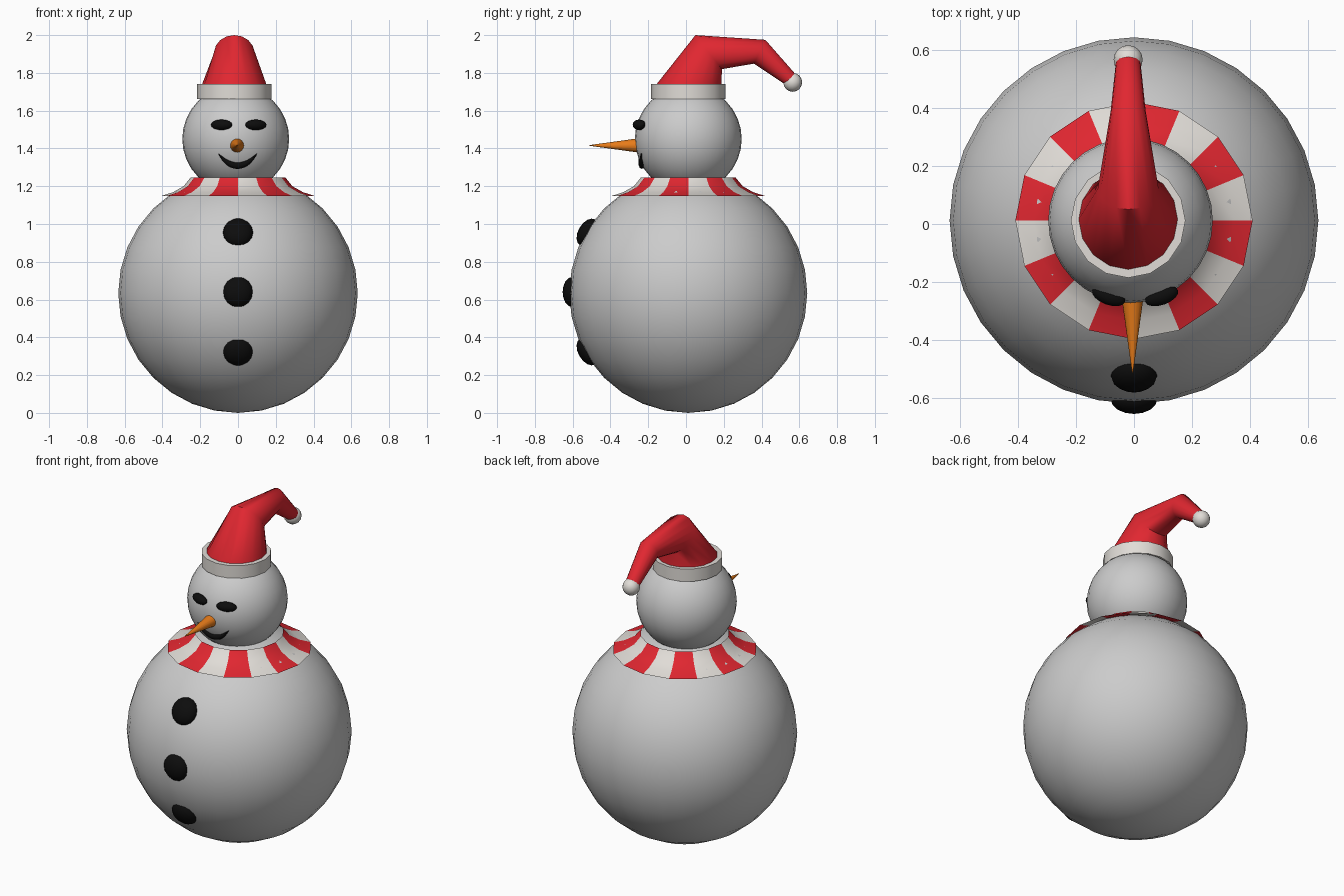
import bpy, bmesh, math
from mathutils import Vector, Euler

if "Cube" in bpy.data.objects:
    bpy.data.objects.remove(bpy.data.objects["Cube"])


def material(name, rgb):
    m = bpy.data.materials.new(name)
    m.diffuse_color = (*rgb, 1)
    m.use_nodes = True
    m.node_tree.nodes["Principled BSDF"].inputs["Base Color"].default_value = m.diffuse_color
    return m


RED = material("red", (0.75, 0.02, 0.03))
WHITE = material("white", (0.75, 0.72, 0.68))
BLACK = material("black", (0.004, 0.004, 0.004))
ORANGE = material("orange", (0.8, 0.2, 0.01))


def finish(name, bm, mats=(), angle=40):
    me = bpy.data.meshes.new(name)
    bm.to_mesh(me)
    bm.free()
    for m in mats:
        me.materials.append(m)
    me.shade_smooth()
    me.set_sharp_from_angle(angle=math.radians(angle))
    ob = bpy.data.objects.new(name, me)
    bpy.context.collection.objects.link(ob)
    return ob


def ball(name, loc, radii, mats=(), rot=(0, 0, 0), seg=16):
    bm = bmesh.new()
    bmesh.ops.create_uvsphere(bm, u_segments=seg, v_segments=seg // 2, radius=1)
    bmesh.ops.scale(bm, vec=radii, verts=bm.verts)
    bmesh.ops.rotate(bm, matrix=Euler(rot).to_matrix(), verts=bm.verts)
    bmesh.ops.translate(bm, vec=loc, verts=bm.verts)
    return finish(name, bm, mats)


def loft(name, rings, n, mats):
    """Skin elliptical rings, each given as centre and two half-axis vectors."""
    bm = bmesh.new()
    loops = []
    for c, u, v in rings:
        c, u, v = Vector(c), Vector(u), Vector(v)
        angs = [2 * math.pi * i / n for i in range(n)]
        loops.append([bm.verts.new(c + u * math.cos(a) + v * math.sin(a)) for a in angs])
    for a, b in zip(loops, loops[1:]):
        for i in range(n):
            j = (i + 1) % n
            bm.faces.new((a[i], a[j], b[j], b[i]))
    bm.faces.new(loops[0])
    bm.faces.new(loops[-1])
    bmesh.ops.recalc_face_normals(bm, faces=bm.faces)
    return finish(name, bm, mats, 50)


def lathe(name, profile, centre, n, mats, closed=False):
    """Turn an (r, z) profile; stripes alternate between the materials."""
    bm = bmesh.new()
    cols = []
    for i in range(n):
        a = 2 * math.pi * i / n
        cols.append([bm.verts.new((centre[0] + r * math.cos(a), centre[1] + r * math.sin(a), z))
                     for r, z in profile])
    m = len(profile)
    for i in range(n):
        a, b = cols[i], cols[(i + 1) % n]
        for k in range(m if closed else m - 1):
            f = bm.faces.new((a[k], b[k], b[(k + 1) % m], a[(k + 1) % m]))
            f.material_index = i % len(mats)
    return finish(name, bm, mats)


# Snow balls
ball("body", (0, 0.012, 0.634), (0.634, 0.63, 0.634), seg=32)
HEAD, HR = Vector((-0.012, 0.012, 1.45)), 0.283
ball("head", HEAD, (HR, HR, HR), seg=32)

# Buttons, tilted to follow the body
for label, deg in (("top", 30), ("middle", 0), ("bottom", -30)):
    a = math.radians(deg)
    ball(label + "_button", (0, 0.012 - 0.615 * math.cos(a), 0.64 + 0.63 * math.sin(a)),
         (0.08, 0.05, 0.08), [BLACK], (-a, 0, 0))

# Eyes, turned with the head surface
for label, s in (("left", -1), ("right", 1)):
    ball(label + "_eye", (0.004 + s * 0.091, -0.248, 1.525), (0.06, 0.03, 0.028),
         [BLACK], (0, 0, s * math.radians(20)))

# Carrot nose
loft("nose", [((-0.005, y, 1.416), (r, 0, 0), (0, 0, r)) for y, r in ((-0.22, 0.042), (-0.51, 0.002))],
     16, [ORANGE])

# Smile: tapered crescent lying on the head
rings = []
for k in range(-8, 9):
    t = k / 8
    x, z = -0.002 + 0.103 * t, 1.31 + 0.063 * t * t
    y = HEAD.y - math.sqrt(HR ** 2 - (x - HEAD.x) ** 2 - (z - HEAD.z) ** 2)
    w = 0.0175 * (1 - t * t) + 0.001
    normal = Vector((-1.2 * t, 0, 1)).normalized()
    rings.append(((x, y, z), (0, 0.7 * w + 0.003, 0), normal * w))
loft("mouth", rings, 8, [BLACK])

# Striped flared scarf
lathe("scarf", [(0.408, 1.148), (0.345, 1.168), (0.288, 1.2), (0.25, 1.247)],
      (0, 0.012), 16, [WHITE, RED])

# Hat: brim, bent cone and bobble
HX = -0.02
lathe("hat_brim", [(0.197, 1.662), (0.197, 1.74), (0.16, 1.74), (0.16, 1.662)],
      (HX, 0.012), 16, [WHITE], closed=True)
hat = [((0.016, 1.69), 0.172, (-0.177, 0)),
       ((0.016, 1.74), 0.17, (-0.172, 0)),
       ((0.12, 1.91), 0.105, (-0.07, 0.09)),
       ((0.39, 1.912), 0.06, (0.03, 0.063)),
       ((0.55, 1.768), 0.043, (0.028, 0.027))]
loft("hat_cone", [((HX, y, z), (w, 0, 0), (0, *v)) for (y, z), w, v in hat], 16, [RED])
ball("hat_bobble", (HX, 0.565, 1.75), (0.05, 0.05, 0.05), [WHITE])
